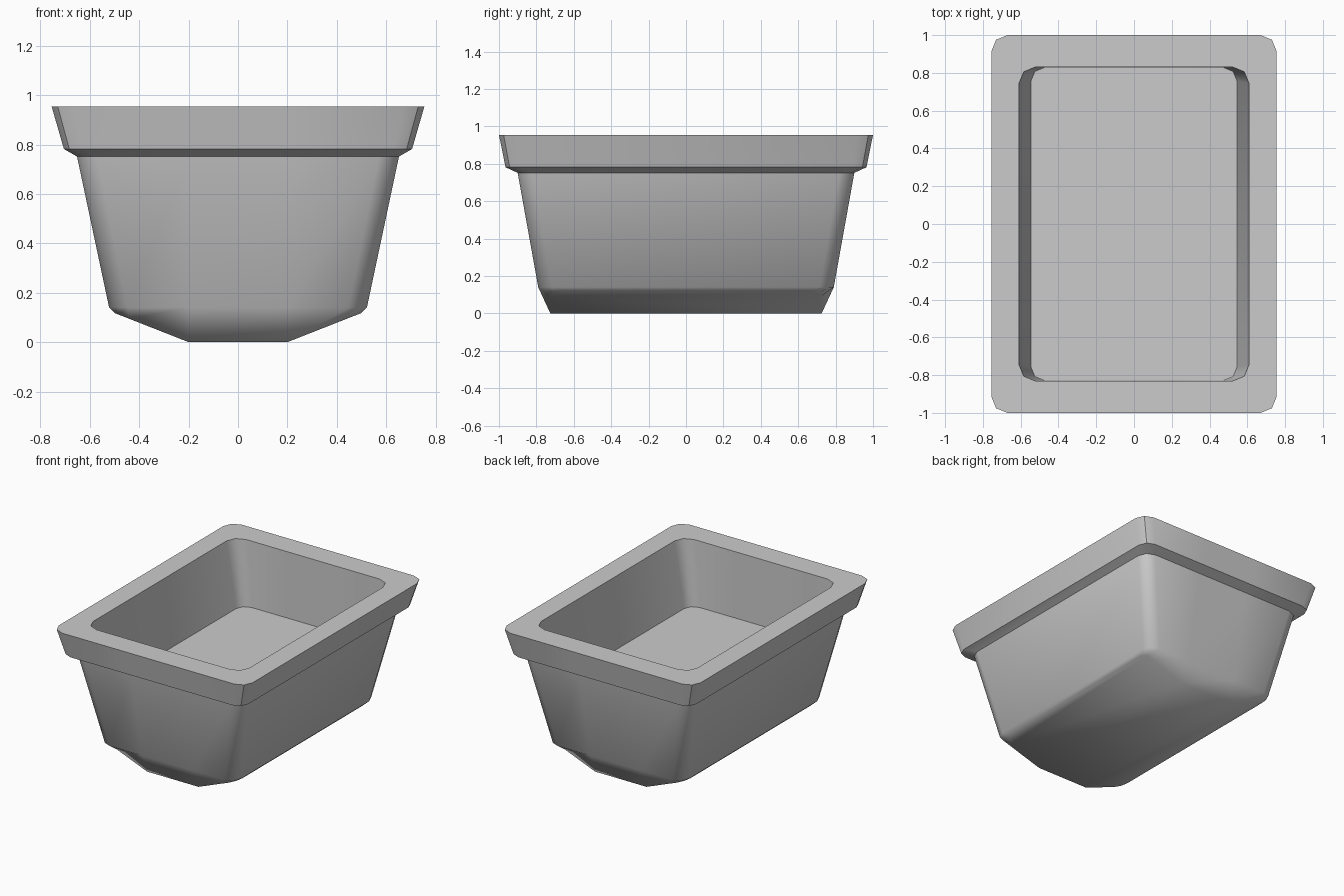
import bpy, bmesh, math

if "Cube" in bpy.data.objects:
    bpy.data.objects.remove(bpy.data.objects["Cube"])

KEEL = 0.2  # half width of the flat bottom


def ring(bm, hx, hy, r, z):
    """Rounded rectangle, three points per corner plus two points on each end."""
    pts = []
    for sx, sy, a0 in ((1, 1, 0), (-1, 1, 90), (-1, -1, 180), (1, -1, 270)):
        arc = []
        for k in range(3):
            a = math.radians(a0 + 45 * k)
            arc.append((sx * (hx - r) + r * math.cos(a),
                        sy * (hy - r) + r * math.sin(a)))
        mid = (sx * KEEL, sy * hy)
        pts += arc + [mid] if sx * sy > 0 else [mid] + arc
    return [bm.verts.new((x, y, z(x) if callable(z) else z)) for x, y in pts]


def keel_z(x):
    return max(0.0, (abs(x) - KEEL) / 0.30 * 0.118)


# half x, half y, corner radius, height: outside going up, then inside going down
profile = [
    (0.50, 0.725, 0.06, keel_z),
    (0.522, 0.79, 0.075, 0.14),
    (0.652, 0.90, 0.08, 0.752),
    (0.705, 0.965, 0.075, 0.782),
    (0.755, 1.00, 0.085, 0.955),
    (0.61, 0.832, 0.09, 0.955),
    (0.545, 0.828, 0.07, 0.49),
]

bm = bmesh.new()
rings = [ring(bm, *p) for p in profile]
n = len(rings[0])
for lo, hi in zip(rings, rings[1:]):
    for i in range(n):
        j = (i + 1) % n
        bm.faces.new((lo[i], lo[j], hi[j], hi[i]))

# inner floor
bm.faces.new(rings[-1])

# keel: flat middle strip and two sloping sides
b = rings[0]
bm.faces.new([v for v in b if abs(abs(v.co.x) - KEEL) < 1e-5])
bm.faces.new([v for v in b[4:12] if v.co.x < -KEEL + 1e-5])
right = b[12:] + b[:4]
bm.faces.new([v for v in right if v.co.x > KEEL - 1e-5])
bmesh.ops.recalc_face_normals(bm, faces=bm.faces)

# smooth corners, crisp rim and floor edges
for f in bm.faces:
    f.smooth = True
for e in bm.edges:
    z0, z1 = sorted(v.co.z for v in e.verts)
    level = z1 - z0 < 0.001
    on_rim = z0 > 0.76 and z1 > 0.9
    if (level and z0 > 0.2) or on_rim:
        e.smooth = e.calc_face_angle(0) < math.radians(32)

me = bpy.data.meshes.new("tub")
bm.to_mesh(me)
bm.free()
tub = bpy.data.objects.new("tub", me)
bpy.context.collection.objects.link(tub)
